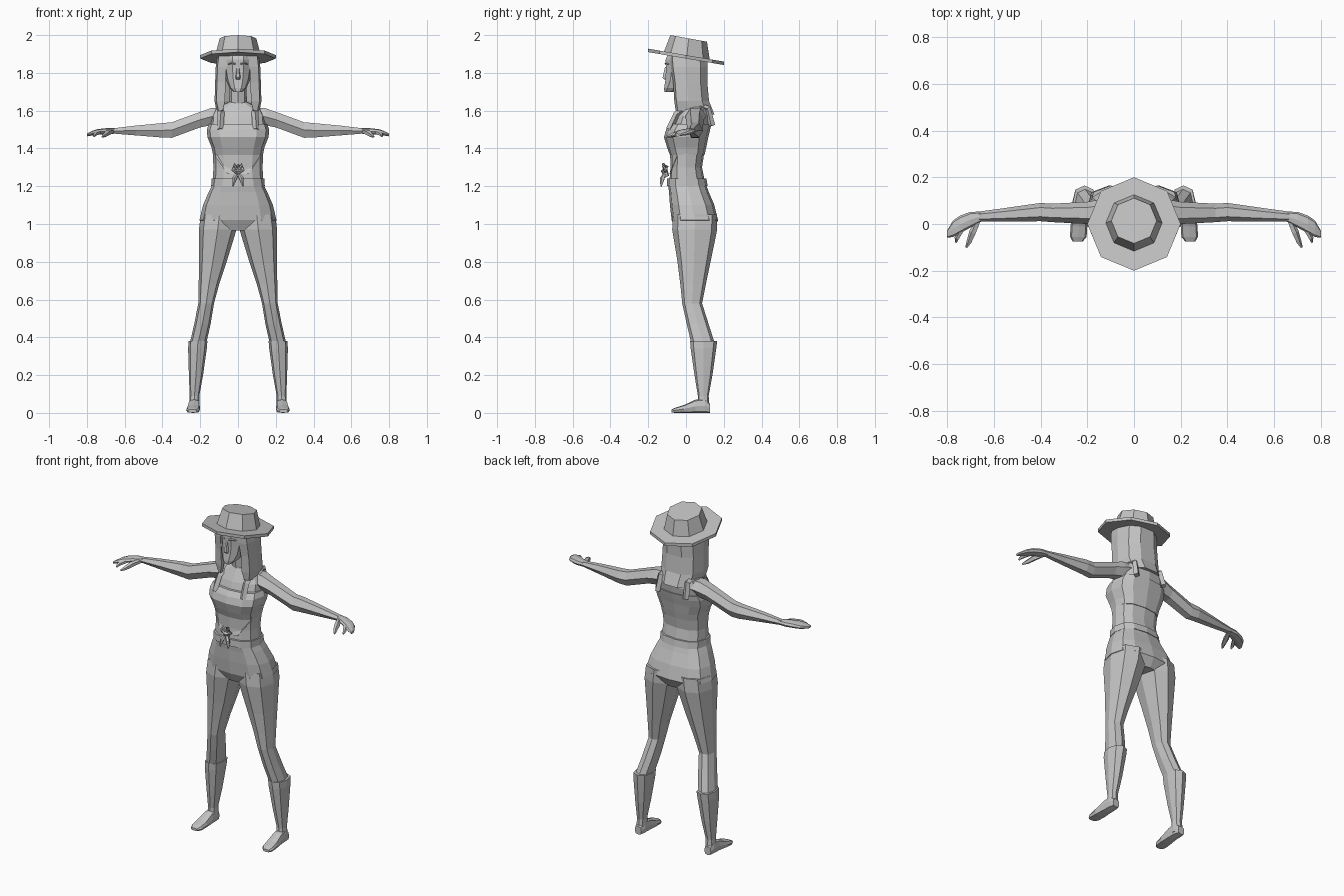
import bpy, bmesh, math
from mathutils import Vector

grey = bpy.data.materials.new("plain grey")
grey.diffuse_color = (0.55, 0.55, 0.55, 1)


def ring(axis, pos, a0, a1, b0, b1, n=8, e=0.8):
    """Rounded cross-section square to an axis, filling the given ranges."""
    pts = []
    for i in range(n):
        t = 2 * math.pi * i / n
        c, s = math.cos(t), math.sin(t)
        a = (a0 + a1) / 2 + (a1 - a0) / 2 * math.copysign(abs(c) ** e if abs(c) > 1e-6 else 0, c)
        b = (b0 + b1) / 2 + (b1 - b0) / 2 * math.copysign(abs(s) ** e if abs(s) > 1e-6 else 0, s)
        pts.append(Vector({"x": (pos, a, b), "y": (a, pos, b), "z": (a, b, pos)}[axis]))
    return pts


def loft(name, rings, mirror=False, tilt=0.0):
    """Skin a list of equal rings, close the ends and optionally mirror in x."""
    bm = bmesh.new()
    rows = [[bm.verts.new((p[0], p[1], p[2] + tilt * p[1])) for p in r] for r in rings]
    n = len(rows[0])
    for lo, hi in zip(rows, rows[1:]):
        for i in range(n):
            bm.faces.new((lo[i], lo[(i + 1) % n], hi[(i + 1) % n], hi[i]))
    bm.faces.new(rows[0][::-1])
    bm.faces.new(rows[-1])
    bmesh.ops.recalc_face_normals(bm, faces=bm.faces[:])
    me = bpy.data.meshes.new(name)
    bm.to_mesh(me)
    bm.free()
    me.materials.append(grey)
    ob = bpy.data.objects.new(name, me)
    bpy.context.collection.objects.link(ob)
    if mirror:
        ob.modifiers.new("mirror", "MIRROR").use_mirror_merge = False
    return ob


def spindle(name, points, radii, mirror=True, n=5):
    """Thin tapered tube through a few points."""
    pts = [Vector(p) for p in points]
    rings = []
    for i, (p, r) in enumerate(zip(pts, radii)):
        d = pts[min(i + 1, len(pts) - 1)] - pts[max(i - 1, 0)]
        q = d.to_track_quat("Z", "Y")
        rings.append([p + q @ Vector((r * math.cos(k * 2 * math.pi / n),
                                      r * math.sin(k * 2 * math.pi / n), 0)) for k in range(n)])
    return loft(name, rings, mirror)


def body(name, rows, n=12, e=0.8):
    """Symmetric upright part from rows of z, half width, front y, back y."""
    return loft(name, [ring("z", z, -w, w, f, b, n, e) for z, w, f, b in rows])


# Torso, shirt and belt
body("torso", [(1.2, .135, -.09, .105), (1.3, .13, -.082, .085), (1.4, .135, -.085, .1),
               (1.5, .15, -.08, .125), (1.57, .145, -.055, .135), (1.615, .12, -.03, .125),
               (1.645, .05, -.015, .09)])
body("shirt", [(1.365, .132, -.085, .098), (1.405, .14, -.1, .107), (1.46, .162, -.117, .118),
               (1.5, .165, -.105, .128), (1.53, .155, -.085, .135)], e=.75)
body("belt", [(1.2, .142, -.102, .115), (1.24, .14, -.1, .108)])

# Shirt front gathered down to the knot
panel = [(-.125, 1.39), (.125, 1.39), (.12, 1.36), (.055, 1.265), (-.055, 1.265), (-.12, 1.36)]
loft("shirt_tie_panel", [[(x, y + 3.5 * x * x, z) for x, z in panel] for y in (-.098, -.07)])
spindle("shirt_strap", [(.095, -.088, 1.5), (.09, -.05, 1.58), (.088, .03, 1.638),
                        (.09, .115, 1.61), (.095, .137, 1.52)], (.018,) * 5, n=4)

# Knot with two loops and two tails
spindle("knot", [(0, -.1, 1.31), (0, -.115, 1.28), (0, -.1, 1.25)], (.012, .02, .012), False)
spindle("knot_loop", [(0, -.112, 1.28), (.02, -.12, 1.315), (.028, -.11, 1.285), (0, -.112, 1.27)],
        (.006, .01, .01, .006))
spindle("knot_tail", [(.002, -.112, 1.27), (.02, -.125, 1.24), (.027, -.132, 1.2)],
        (.007, .013, .004))

# Trousers
body("hips", [(1.205, .137, -.095, .108), (1.17, .155, -.09, .12), (1.1, .185, -.085, .15),
              (1.02, .204, -.076, .17), (.965, .11, -.05, .14)], e=.72)
legs = [(1.05, .0, .197, -.07, .165), (.97, .008, .207, -.073, .165), (.8, .06, .207, -.045, .13),
        (.68, .1, .208, -.03, .105), (.58, .127, .21, -.02, .085), (.47, .145, .232, .004, .12),
        (.36, .17, .257, .03, .155)]
loft("leg", [ring("z", *r) for r in legs], True)

# Boots
boots = [(.38, .162, .262, .022, .165), (.34, .165, .264, .025, .16), (.2, .185, .26, .045, .14),
         (.09, .205, .256, .063, .12), (.02, .203, .26, .06, .125)]
loft("boot_shaft", [ring("z", *r) for r in boots], True)
feet = [(.126, .212, .255, 0, .05), (.1, .203, .262, 0, .075), (.05, .202, .264, 0, .07),
        (-.01, .2, .272, 0, .042), (-.055, .203, .274, 0, .028), (-.076, .22, .262, .002, .018)]
loft("boot_foot", [ring("y", *r, 8, .6) for r in feet], True)

# Arms and hands
arms = [(.1, .0, .11, 1.53, 1.62), (.145, -.005, .105, 1.515, 1.62), (.2, .0, .095, 1.505, 1.6),
        (.35, .008, .087, 1.45, 1.545), (.4, .012, .09, 1.452, 1.54), (.54, .01, .07, 1.465, 1.525),
        (.665, .01, .053, 1.477, 1.508)]
loft("arm", [ring("x", *r, 6, 1) for r in arms], True)
hands = [(.655, .01, .053, 1.478, 1.507), (.7, -.015, .052, 1.475, 1.507),
         (.745, -.04, .036, 1.472, 1.502), (.775, -.056, .015, 1.468, 1.492),
         (.8, -.058, -.028, 1.464, 1.478)]
loft("hand", [ring("x", *r, 8) for r in hands], True)
spindle("thumb", [(.665, .02, 1.49), (.69, -.035, 1.482), (.705, -.075, 1.47), (.718, -.1, 1.463)],
        (.012, .016, .012, .005))
spindle("finger", [(.735, -.02, 1.485), (.758, -.06, 1.475), (.762, -.078, 1.464)],
        (.012, .011, .005))

# Neck, head and face
body("neck", [(1.58, .07, -.03, .1), (1.64, .047, -.02, .08), (1.74, .045, -.03, .08)], 8)
body("head", [(1.7, .024, -.116, -.06), (1.72, .045, -.118, .0), (1.76, .063, -.113, .06),
              (1.81, .072, -.11, .08), (1.87, .075, -.112, .09), (1.92, .07, -.09, .08)], 10)
loft("nose", [ring("z", z, -w, w, f, -.09, 6) for z, w, f in
              ((1.765, .012, -.116), (1.775, .014, -.126), (1.83, .007, -.113))])
spindle("eyebrow", [(.014, -.109, 1.848), (.035, -.105, 1.852), (.052, -.092, 1.846)],
        (.004, .005, .003), n=4)

# Hair wraps the back and sides, open at the face
outer = [(.92, .06), (1, .4), (.85, .8), (.4, 1)]
inner = [(.3, .86), (.66, .74), (.8, .42)]


def hair_ring(z, w, f, b, lock, drop=0.0):
    half = [(lock, 0)] + outer
    right = [(x * w, f + y * (b - f), z - drop * y) for x, y in half]
    lining = [(x * w, f + y * (b - f), z - drop * y) for x, y in inner + [(lock, .12)]]
    flip = lambda ps: [(-x, y, zz) for x, y, zz in ps[::-1]]
    return right + flip(right) + flip(lining) + lining


loft("hair", [hair_ring(1.6, .112, -.055, .15, .72, .02), hair_ring(1.65, .124, -.062, .122, .55),
              hair_ring(1.75, .121, -.068, .113, .55), hair_ring(1.83, .118, -.08, .115, .52),
              hair_ring(1.895, .11, -.085, .115, .35, .025)])

# Hat with an eight-sided tilted brim and crown
loft("hat_brim", [ring("z", z, -.2, .2, -.2, .2, 8, 1) for z in (1.876, 1.894)], tilt=-.17)
loft("hat_crown", [ring("z", z, -r, r, y - r, y + r, 8, 1) for z, r, y in
                   ((1.885, .123, .004), (1.985, .097, .014))], tilt=-.18)
